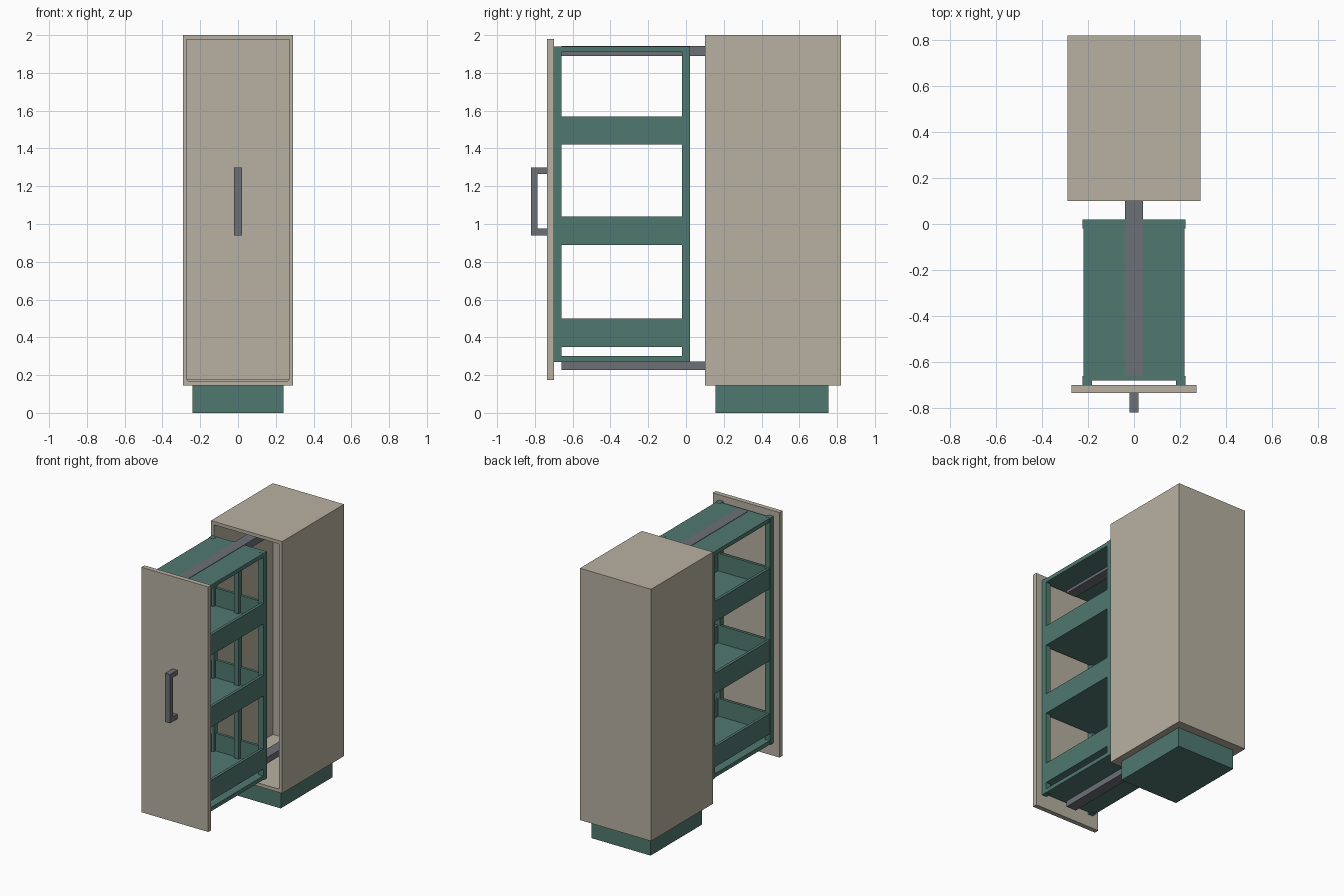
import bpy
import bmesh

if "Cube" in bpy.data.objects:
    bpy.data.objects.remove(bpy.data.objects["Cube"])


def material(name, rgb):
    m = bpy.data.materials.new(name)
    m.diffuse_color = (*rgb, 1)
    m.use_nodes = True
    m.node_tree.nodes["Principled BSDF"].inputs["Base Color"].default_value = m.diffuse_color
    return m


BEIGE = material("beige_panel", (0.48, 0.44, 0.36))
TEAL = material("teal_frame", (0.08, 0.19, 0.16))
STEEL = material("grey_metal", (0.15, 0.16, 0.18))


def boxes(name, mat, parts):
    """One object from boxes, each given as x, y and z ranges."""
    bm = bmesh.new()
    for ranges in parts:
        verts = bmesh.ops.create_cube(bm, size=1)["verts"]
        for v in verts:
            v.co = [(a + b) / 2 + c * (b - a) for c, (a, b) in zip(v.co, ranges)]
    mesh = bpy.data.meshes.new(name)
    bm.to_mesh(mesh)
    bm.free()
    mesh.materials.append(mat)
    ob = bpy.data.objects.new(name, mesh)
    bpy.context.collection.objects.link(ob)
    return ob


# Cabinet carcass, open at the front, on a recessed plinth
W, T = 0.29, 0.035
Y0, Y1, Z0, Z1 = 0.10, 0.82, 0.145, 2.0
carcass = boxes("cabinet_carcass", BEIGE, [((-W, W), (Y0, Y1), (Z0, Z1))])
bm = bmesh.new()
bm.from_mesh(carcass.data)
front = min(bm.faces, key=lambda f: f.calc_center_median().y)
bmesh.ops.inset_individual(bm, faces=[front], thickness=T)
inner = bmesh.ops.extrude_discrete_faces(bm, faces=[front])["faces"][0]
bmesh.ops.translate(bm, verts=inner.verts, vec=(0, Y1 - Y0 - T, 0))
bm.to_mesh(carcass.data)
bm.free()
boxes("plinth", TEAL, [((-0.24, 0.24), (0.155, 0.755), (0, Z0))])

# Door front and bar handle
boxes("door_front", BEIGE, [((-0.272, 0.272), (-0.735, -0.70), (0.175, 1.98))])
boxes("handle", STEEL, [
    ((-0.02, 0.02), (-0.82, -0.785), (0.94, 1.30)),
    ((-0.02, 0.02), (-0.785, -0.735), (0.94, 0.975)),
    ((-0.02, 0.02), (-0.785, -0.735), (1.265, 1.30)),
])

# Pull-out frame: corner posts, middle rear post, top and bottom panels
for y, end in ((-0.68, "front"), (0.0, "rear")):
    for s, side in ((-1, "left"), (1, "right")):
        x = s * 0.203
        boxes(f"{end}_{side}_post", TEAL,
              [((x - 0.02, x + 0.02), (y - 0.02, y + 0.02), (0.27, 1.94))])
boxes("rear_middle_post", TEAL, [((-0.02, 0.02), (-0.02, 0.02), (0.27, 1.94))])
for name, z in (("bottom", 0.272), ("top", 1.91)):
    boxes(f"frame_{name}_panel", TEAL, [((-0.22, 0.22), (-0.68, 0.02), (z, z + 0.029))])

# Open trays
X, F, B, t, H = 0.22, -0.68, 0.02, 0.02, 0.15
for i, z in enumerate((0.35, 0.89, 1.42)):
    boxes(f"tray_{i + 1}", TEAL, [
        ((-X, X), (F, B), (z, z + t)),
        ((-X, -X + t), (F, B), (z + t, z + H)),
        ((X - t, X), (F, B), (z + t, z + H)),
        ((-X + t, X - t), (F, F + t), (z + t, z + H)),
        ((-X + t, X - t), (B - t, B), (z + t, z + H)),
    ])

# Slide rails running back into the cabinet
boxes("top_rail", STEEL, [((-0.04, 0.04), (-0.66, 0.72), (1.89, 1.942))])
boxes("bottom_rail", STEEL, [((-0.04, 0.04), (-0.66, 0.72), (0.228, 0.273))])
